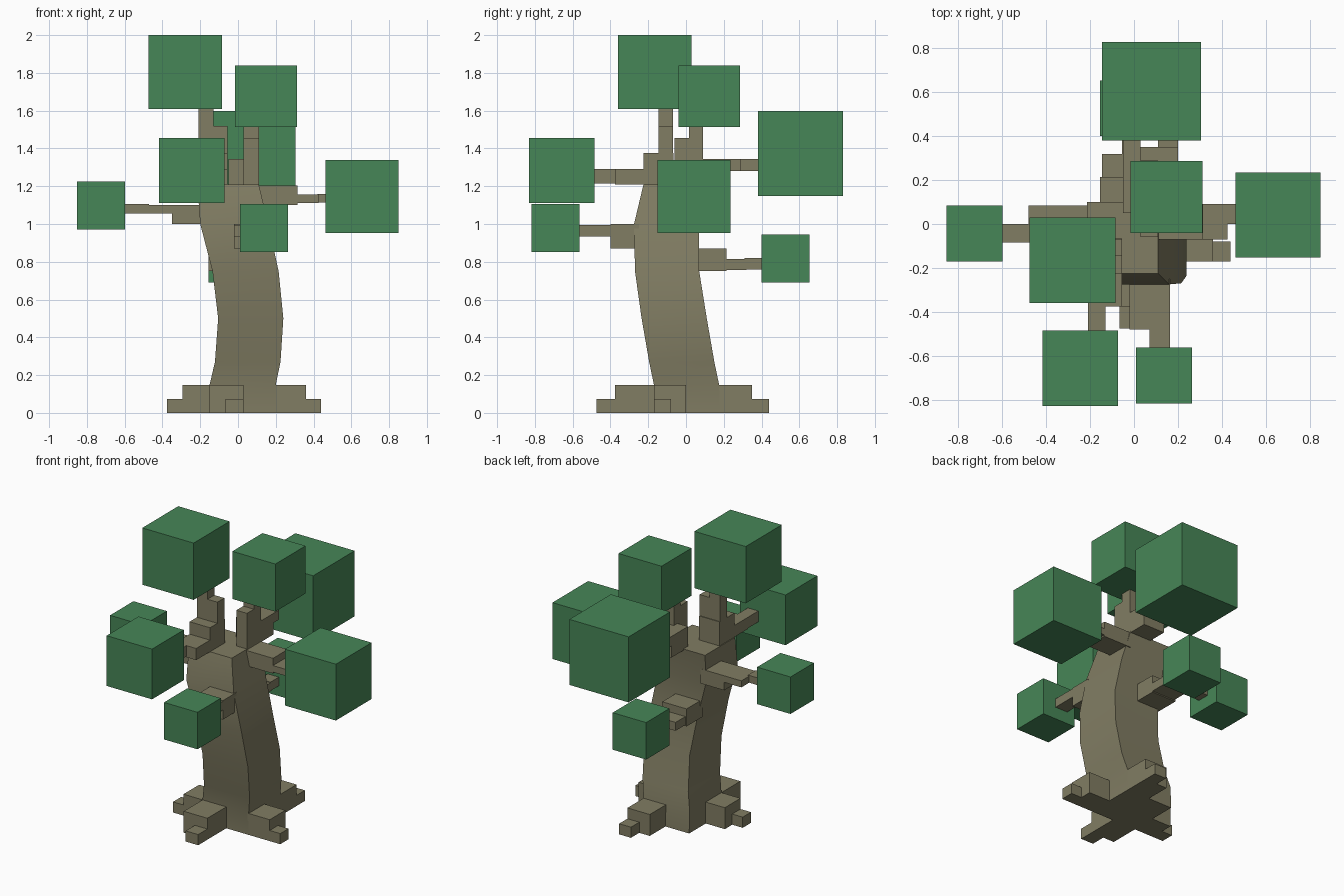
import bpy, bmesh


def material(name, color):
    m = bpy.data.materials.new(name)
    m.diffuse_color = color
    return m


BARK = material("bark", (0.22, 0.205, 0.125, 1))
LEAF = material("leaf", (0.062, 0.24, 0.095, 1))
QUADS = [(0, 1, 2, 3)]


def finish(bm, name, mat):
    bmesh.ops.recalc_face_normals(bm, faces=bm.faces)
    me = bpy.data.meshes.new(name)
    bm.to_mesh(me)
    bm.free()
    me.materials.append(mat)
    ob = bpy.data.objects.new(name, me)
    bpy.context.collection.objects.link(ob)
    return ob


def loft(bm, rings):
    """Skin a stack of rectangles given as (z, x0, x1, y0, y1)."""
    loops = []
    for z, x0, x1, y0, y1 in rings:
        loops.append([bm.verts.new((x, y, z)) for x, y in
                      ((x0, y0), (x1, y0), (x1, y1), (x0, y1))])
    for a, b in zip(loops, loops[1:]):
        for i in range(4):
            j = (i + 1) % 4
            bm.faces.new((a[i], a[j], b[j], b[i]))
    bm.faces.new(loops[0][::-1])
    bm.faces.new(loops[-1])


def blocks(name, mat, boxes):
    """One object made of boxes given as (x0, x1, y0, y1, z0, z1)."""
    bm = bmesh.new()
    for x0, x1, y0, y1, z0, z1 in boxes:
        loft(bm, [(z0, x0, x1, y0, y1), (z1, x0, x1, y0, y1)])
    return finish(bm, name, mat)


# Curved square trunk
bm = bmesh.new()
loft(bm, [(0, -.15, .20, -.17, .18), (.15, -.15, .20, -.17, .175),
          (.27, -.122, .225, -.195, .15), (.50, -.105, .24, -.235, .11),
          (.75, -.135, .215, -.27, .07), (1.0, -.20, .16, -.275, .07),
          (1.21, -.215, .11, -.225, .10)])
trunk = finish(bm, "trunk", BARK)
bpy.context.view_layer.objects.active = trunk
trunk.select_set(True)
bpy.ops.object.shade_smooth_by_angle(angle=0.6)

# Stepped roots
blocks("root_front", BARK, [(-.15, .03, -.375, -.16, 0, .147), (-.065, .03, -.475, -.37, 0, .073)])
blocks("root_right", BARK, [(.19, .36, -.17, 0, 0, .147), (.35, .44, -.17, -.08, 0, .073)])
blocks("root_back", BARK, [(.03, .20, .17, .35, 0, .147), (.11, .20, .34, .44, 0, .073)])
blocks("root_left", BARK, [(-.295, -.14, -.17, 0, 0, .147), (-.375, -.29, -.17, -.08, 0, .073)])

# Side branches, each narrowing in steps towards its leaf cube
blocks("branch_left", BARK, [(-.35, -.17, -.085, .085, 1.0, 1.10),
                             (-.48, -.34, -.085, .085, 1.055, 1.10),
                             (-.61, -.47, -.085, 0, 1.055, 1.105)])
blocks("branch_right", BARK, [(.10, .315, -.07, .09, 1.10, 1.205),
                              (.31, .425, -.07, .09, 1.11, 1.155),
                              (.42, .47, 0, .09, 1.115, 1.16)])
blocks("branch_front_low", BARK, [(-.02, .165, -.40, -.25, .87, 1.0),
                                  (-.02, .165, -.48, -.39, .935, .995),
                                  (.07, .165, -.57, -.47, .935, .995)])
blocks("branch_front_high", BARK, [(-.21, -.055, -.375, -.22, 1.21, 1.29),
                                   (-.21, -.13, -.49, -.37, 1.215, 1.29)])
blocks("branch_back_low", BARK, [(-.155, .03, .04, .215, .75, .87),
                                 (-.145, .03, .21, .32, .757, .815),
                                 (-.055, .03, .31, .41, .76, .82)])
blocks("branch_back_high", BARK, [(-.05, .11, .05, .23, 1.20, 1.345),
                                  (-.05, .11, .22, .29, 1.28, 1.345),
                                  (-.05, .03, .28, .39, 1.28, 1.345)])

# Upright stems
blocks("stem_left", BARK, [(-.21, -.055, -.225, -.065, 1.20, 1.375),
                           (-.21, -.055, -.145, -.07, 1.37, 1.52),
                           (-.21, -.13, -.145, -.07, 1.51, 1.62)])
blocks("stem_right", BARK, [(.03, .11, -.06, .09, 1.20, 1.455),
                            (.03, .11, .015, .09, 1.45, 1.52)])

# Leaf cubes: lower corner and edge length
for name, x, y, z, s in [("top_left", -.475, -.36, 1.61, .39),
                         ("top_right", -.015, -.04, 1.513, .327),
                         ("back_high", -.145, .38, 1.147, .45),
                         ("front_high", -.417, -.83, 1.11, .345),
                         ("right", .463, -.152, .952, .387),
                         ("left", -.853, -.17, .972, .254),
                         ("front_low", .01, -.817, .852, .254),
                         ("back_low", -.155, .40, .69, .254)]:
    blocks("leaves_" + name, LEAF, [(x, x + s, y, y + s, z, z + s)])
